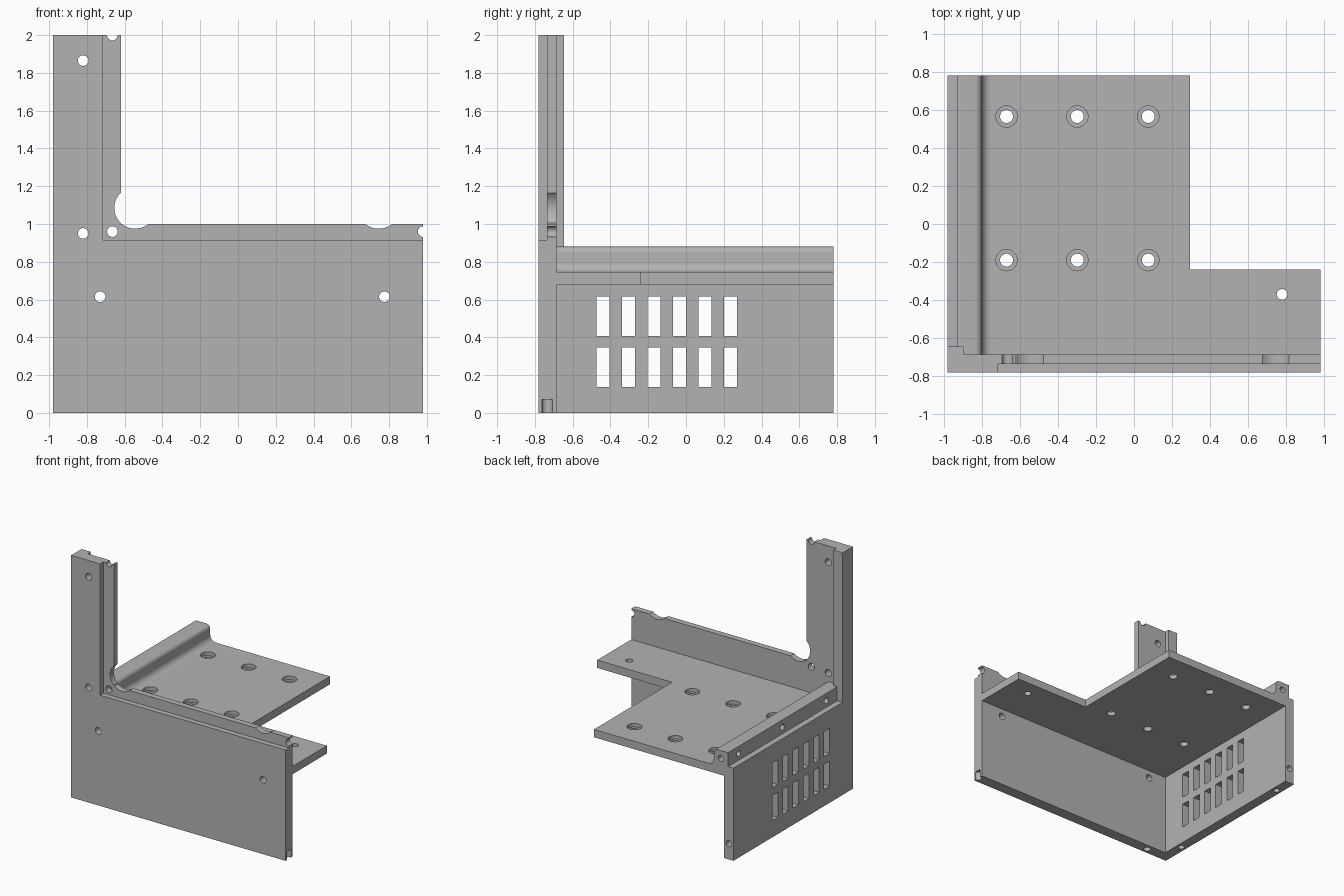
import bpy, bmesh, math
from mathutils import Matrix, Vector

if "Cube" in bpy.data.objects:
    bpy.data.objects.remove(bpy.data.objects["Cube"])

grey = bpy.data.materials.new("plain_grey")
grey.use_nodes = True
GREY = (0.45, 0.45, 0.45, 1)
grey.diffuse_color = GREY
grey.node_tree.nodes["Principled BSDF"].inputs["Base Color"].default_value = GREY


def box(bm, lo, hi):
    lo, hi = Vector(lo), Vector(hi)
    size = hi - lo
    bmesh.ops.create_cube(bm, size=1, matrix=Matrix.Translation((lo + hi) / 2)
                          @ Matrix.Diagonal((*size, 1)))


def cylinder(bm, centre, axis, radius, length):
    turn = Vector((0, 0, 1)).rotation_difference(Vector(axis)).to_matrix().to_4x4()
    bmesh.ops.create_cone(bm, cap_ends=True, segments=40, radius1=radius, radius2=radius,
                          depth=length, matrix=Matrix.Translation(centre) @ turn)


def prism(bm, profile, y0, y1):
    """Extrude an x-z outline along y."""
    face = bm.faces.new([bm.verts.new((x, y0, z)) for x, z in profile])
    out = bmesh.ops.extrude_face_region(bm, geom=[face])
    moved = [v for v in out["geom"] if isinstance(v, bmesh.types.BMVert)]
    bmesh.ops.translate(bm, verts=moved, vec=(0, y1 - y0, 0))


def arc(cx, cz, r, start, end, steps=8):
    angles = [math.radians(start + (end - start) * i / steps) for i in range(steps + 1)]
    return [(cx + r * math.cos(a), cz + r * math.sin(a)) for a in angles]


def finish(bm, name):
    bmesh.ops.recalc_face_normals(bm, faces=bm.faces)
    mesh = bpy.data.meshes.new(name)
    bm.to_mesh(mesh)
    bm.free()
    mesh.materials.append(grey)
    obj = bpy.data.objects.new(name, mesh)
    bpy.context.collection.objects.link(obj)
    return obj


def combine(obj, tool_bm, operation):
    """Boolean a temporary tool into the part and bake the result."""
    tool = finish(tool_bm, "cutter")
    tool.hide_render = True
    mod = obj.modifiers.new("boolean", "BOOLEAN")
    mod.operation, mod.solver, mod.object = operation, "EXACT", tool
    bpy.context.view_layer.update()
    graph = bpy.context.evaluated_depsgraph_get()
    baked = bpy.data.meshes.new_from_object(obj.evaluated_get(graph))
    obj.modifiers.clear()
    obj.data = baked
    baked.materials.clear()
    baked.materials.append(grey)
    bpy.data.objects.remove(tool)


RIGHT, BACK, FRONT, INNER = 0.98, 0.78, -0.78, -0.685
HOLE = 0.028
X, Y, Z = (1, 0, 0), (0, 1, 0), (0, 0, 1)

# Front panel: L-shaped slab with a thinner lip along the opening
bm = bmesh.new()
prism(bm, [(-RIGHT, 0), (RIGHT, 0), (RIGHT, 1), (-0.62, 1), (-0.62, 2), (-RIGHT, 2)], FRONT, INNER)
front = finish(bm, "front_panel")
bm = bmesh.new()
box(bm, (-0.715, -1, 0.915), (1.2, -0.735, 2.2))
combine(front, bm, "DIFFERENCE")

# Screw holes, edge notches and bottom sockets of the front panel
bm = bmesh.new()
for x, z in [(-0.82, 1.865), (-0.82, 0.95), (-0.665, 0.96), (-0.73, 0.615),
             (0.775, 0.615), (-0.665, 2), (RIGHT, 0.96)]:
    cylinder(bm, (x, -0.73, z), Y, HOLE, 0.4)
for x in (-0.545, 0.745):
    cylinder(bm, (x, -0.73, 1.085), Y, 0.11, 0.4)
for x in (-0.75, RIGHT):
    cylinder(bm, (x, -0.735, 0), Z, HOLE, 0.14)
combine(front, bm, "DIFFERENCE")

# Side wall, rounded rail and deck share one profile
bm = bmesh.new()
profile = [(-RIGHT, 0), (-0.895, 0), (-0.895, 0.68), (0.295, 0.68), (0.295, 0.745)]
profile += arc(-0.75, 0.795, 0.05, 270, 180)
profile += arc(-0.835, 0.845, 0.035, 0, 90)
profile += [(-0.93, 0.88), (-0.93, 0.765), (-RIGHT, 0.765)]
prism(bm, profile, INNER, BACK)
body = finish(bm, "side_wall_and_deck")

# Deck wing reaching to the far end of the front panel
bm = bmesh.new()
box(bm, (0.2, INNER, 0.68), (RIGHT, -0.24, 0.745))
combine(body, bm, "UNION")

# Corner post behind the tall column
bm = bmesh.new()
box(bm, (-RIGHT, INNER, 0.7), (-0.895, -0.645, 2))
combine(body, bm, "UNION")

# Vents, deck holes and blind sockets
bm = bmesh.new()
for i in range(6):
    y = -0.475 + 0.135 * i
    for z in (0.138, 0.408):
        box(bm, (-1.1, y, z), (-0.8, y + 0.07, z + 0.207))
deck_holes = [(x, y) for x in (-0.67, -0.298, 0.075) for y in (-0.19, 0.565)]
for x, y in deck_holes:
    cylinder(bm, (x, y, 0.7), Z, 0.034, 0.3)
cylinder(bm, (0.778, -0.37, 0.7), Z, HOLE, 0.3)
for y in (-0.54, 0.62):
    cylinder(bm, (-0.9375, y, 0), Z, 0.025, 0.14)
for y in (-0.505, 0.07, 0.64):
    cylinder(bm, (-0.93, y, 0.82), X, 0.025, 0.14)
for x, z in [(-0.9375, 0.13), (-0.865, 0.815)]:
    cylinder(bm, (x, BACK, z), Y, 0.025, 0.14)
combine(body, bm, "DIFFERENCE")

# Counterbores
bm = bmesh.new()
for x, y in deck_holes:
    cylinder(bm, (x, y, 0.765), Z, 0.056, 0.1)
combine(body, bm, "DIFFERENCE")

# Smooth round surfaces, keep the machined edges sharp
bpy.ops.object.select_all(action="DESELECT")
for obj in (front, body):
    obj.select_set(True)
    bpy.context.view_layer.objects.active = obj
bpy.ops.object.shade_smooth_by_angle(angle=math.radians(30))
